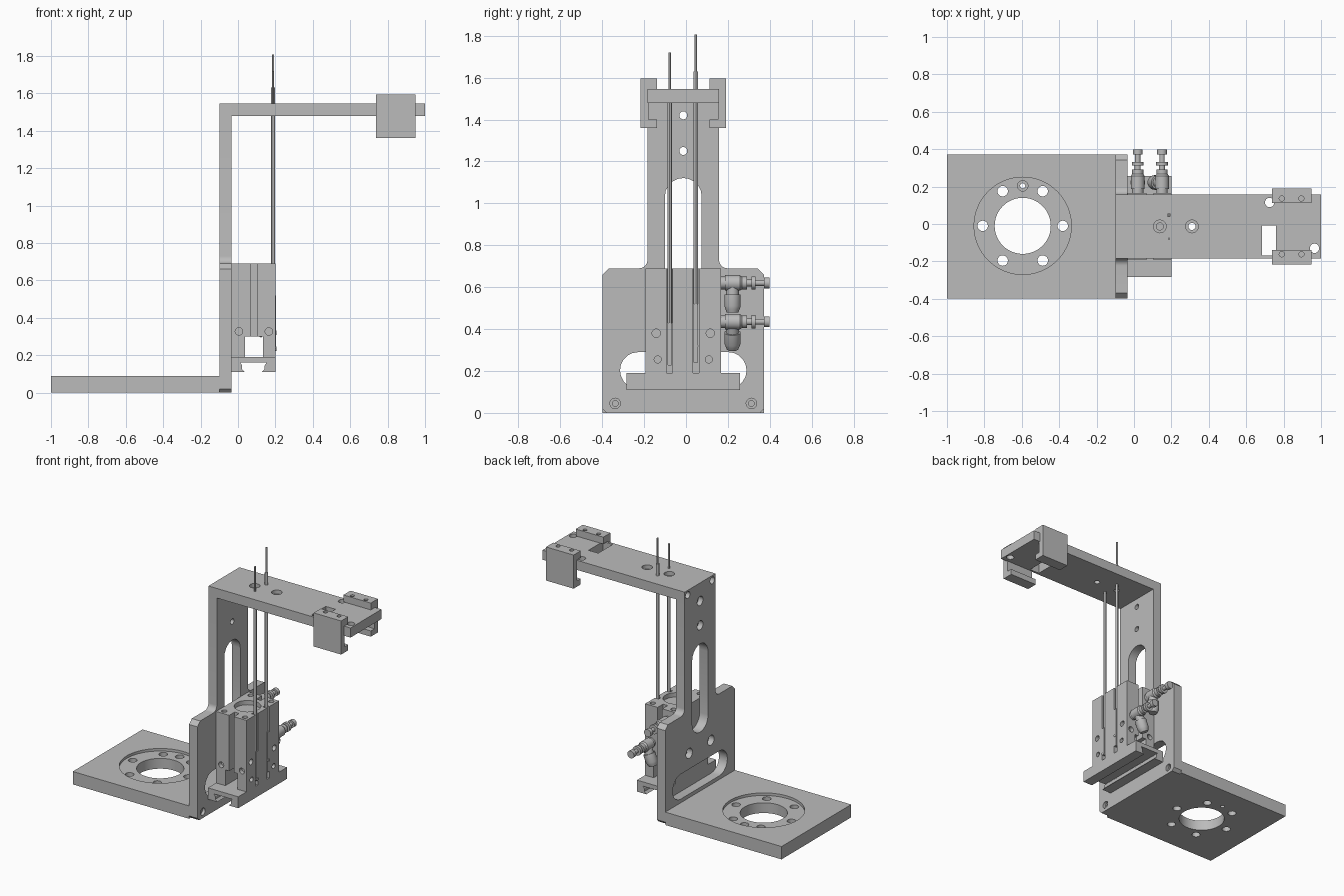
import bpy, bmesh, math
from mathutils import Vector, Matrix

if "Cube" in bpy.data.objects:
    bpy.data.objects.remove(bpy.data.objects["Cube"])

grey = bpy.data.materials.new("machined_grey")
grey.use_nodes = True
grey.diffuse_color = (0.5, 0.5, 0.5, 1)
grey.node_tree.nodes["Principled BSDF"].inputs["Base Color"].default_value = (0.5, 0.5, 0.5, 1)

C = -0.013  # y of the symmetry plane
AXES = {"x": Vector((1, 0, 0)), "y": Vector((0, 1, 0)), "z": Vector((0, 0, 1))}


def finish(name, bm):
    bmesh.ops.recalc_face_normals(bm, faces=bm.faces)
    mesh = bpy.data.meshes.new(name)
    bm.to_mesh(mesh)
    bm.free()
    mesh.materials.append(grey)
    ob = bpy.data.objects.new(name, mesh)
    bpy.context.scene.collection.objects.link(ob)
    return ob


def prism(name, points, axis, a, b):
    """Extrude a 2D outline along an axis, from a to b."""
    place = {"x": lambda u, v: (a, u, v), "y": lambda u, v: (u, a, v), "z": lambda u, v: (u, v, a)}[axis]
    bm = bmesh.new()
    face = bm.faces.new([bm.verts.new(place(u, v)) for u, v in points])
    new = bmesh.ops.extrude_face_region(bm, geom=[face])["geom"]
    bmesh.ops.translate(bm, vec=AXES[axis] * (b - a), verts=[v for v in new if isinstance(v, bmesh.types.BMVert)])
    return finish(name, bm)


def box(name, x, y, z):
    return prism(name, [(x[0], y[0]), (x[1], y[0]), (x[1], y[1]), (x[0], y[1])], "z", *z)


def arc(u, v, r, start, end, n=10):
    angles = [math.radians(start + (end - start) * i / n) for i in range(n + 1)]
    return [(u + r * math.cos(t), v + r * math.sin(t)) for t in angles]


def rod(name, axis, u, v, r, a, b, n=32):
    return prism(name, arc(u, v, r, 0, 360, n)[:-1], axis, a, b)


def lathe(name, steps, origin, direction, n=24):
    """Turned part from (distance, radius) steps along a direction."""
    bm = bmesh.new()
    rings = []
    for d, r in steps:
        rings.append([bm.verts.new((x, y, d)) for x, y in arc(0, 0, r, 0, 360, n)[:-1]])
    for p, q in zip(rings, rings[1:]):
        for i in range(n):
            bm.faces.new((p[i], p[(i + 1) % n], q[(i + 1) % n], q[i]))
    bm.faces.new(rings[0])
    bm.faces.new(rings[-1])
    turn = Vector(direction).to_track_quat("Z", "Y").to_matrix().to_4x4()
    bm.transform(Matrix.Translation(origin) @ turn)
    return finish(name, bm)


def cut(ob, cutters):
    """Subtract the cutters, keep the result and drop the cutters."""
    for c in cutters:
        m = ob.modifiers.new("cut", "BOOLEAN")
        m.operation, m.solver, m.object = "DIFFERENCE", "EXACT", c
    bpy.context.view_layer.update()
    dg = bpy.context.evaluated_depsgraph_get()
    mesh = bpy.data.meshes.new_from_object(ob.evaluated_get(dg))
    ob.modifiers.clear()
    ob.data = mesh
    for c in cutters:
        bpy.data.objects.remove(c)


# Base plate with a round recess, centre hole and bolt circle
base = box("base_plate", (-1, -0.1), (C - 0.385, C + 0.385), (0, 0.09))
cx, cy = -0.595, -0.01
holes = [rod("c", "z", cx, cy, 0.26, 0.072, 0.2, 64), rod("c", "z", cx, cy, 0.15, -0.1, 0.2, 48)]
for deg in (0, 60, 90, 120, 180, 240, 300):
    t = math.radians(deg)
    u, v = cx + 0.214 * math.cos(t), cy + 0.214 * math.sin(t)
    holes.append(rod("c", "z", u, v, 0.028, 0.03 if deg == 90 else -0.1, 0.2, 20))
    if deg == 90:
        holes.append(rod("c", "z", u, v, 0.014, -0.1, 0.1, 16))
cut(base, holes)

# Upright plate: wide foot, filleted neck and narrow column
half = [(0.365, 0), (0.385, 0.02), (0.385, 0.66), (0.355, 0.69)]
half += arc(0.211, 0.73, 0.04, 270, 180, 8) + [(0.171, 1.547)]
outline = [(C + u, v) for u, v in half] + [(C - u, v) for u, v in reversed(half)]
upright = prism("upright_plate", outline, "x", -0.1, -0.035)
slot = arc(C, 1.033, 0.088, 0, 180) + arc(C, 0.59, 0.088, 180, 360)
window = arc(C - 0.215, 0.203, 0.087, 90, 270) + arc(C + 0.215, 0.203, 0.087, -90, 90)
holes = [prism("c", slot, "x", -0.3, 0.3), prism("c", window, "x", -0.3, 0.3)]
for z in (1.25, 1.42):
    holes += [rod("c", "x", C, z, 0.019, -0.3, 0.3, 20), rod("c", "x", C, z, 0.032, -0.3, -0.065, 24)]
for s in (-1, 1):
    holes += [rod("c", "x", C + s * 0.135, 1.513, 0.024, -0.3, -0.06, 20),
              rod("c", "x", C + s * 0.12, 0.4, 0.035, -0.3, -0.06, 24),
              rod("c", "x", C + s * 0.325, 0.045, 0.025, -0.055, 0.3, 20),
              rod("c", "x", C + s * 0.325, 0.045, 0.014, -0.3, 0.3, 16)]
cut(upright, holes)

# Top arm with counterbores, cable holes and a rectangular opening
arm = box("top_arm", (-0.035, 1), (C - 0.171, C + 0.171), (1.48, 1.547))
holes = [box("c", (0.685, 0.76), (-0.168, -0.008), (1.4, 1.6)),
         rod("c", "z", 0.725, 0.115, 0.025, 1.4, 1.6), rod("c", "z", 0.965, -0.13, 0.025, 1.4, 1.6)]
for x in (0.138, 0.31):
    holes += [rod("c", "z", x, C, 0.034, 1.52, 1.6), rod("c", "z", x, C, 0.019, 1.4, 1.6)]
cut(arm, holes)

# Pair of C-shaped clamps hooked over the end of the arm
hook = [(0.125, 1.595), (0.203, 1.595), (0.203, 1.36), (0.125, 1.36), (0.125, 1.4),
        (0.165, 1.4), (0.165, 1.547), (0.125, 1.547)]
for s, side in ((-1, "right"), (1, "left")):
    clamp = prism(side + "_clamp", [(C + s * u, v) for u, v in hook], "x", 0.737, 0.95)
    cut(clamp, [rod("c", "z", x, C + s * 0.149, 0.014, 1.56, 1.7, 16) for x in (0.79, 0.895)])

# Gripper body
body = box("gripper_body", (-0.035, 0.2), (C - 0.18, C + 0.18), (0.19, 0.69))
grooves = ((-0.078, 0.43), (0.047, 0.52))
holes = [box("c", (0.037, 0.133), (-1, 1), (0.1, 0.3)),
         rod("c", "z", 0.083, C, 0.085, 0.66, 0.8)]
for s in (-1, 1):
    ends = sorted((C + s * 0.12, C + s * 0.3))
    holes.append(box("c", (0.067, 0.103), ends, (0.1, 0.8)))
    for x in (0.005, 0.165):
        holes.append(rod("c", "y", x, 0.327, 0.02, *sorted((C + s * 0.15, C + s * 0.3)), 20))
        holes.append(rod("c", "z", x, C + s * 0.145, 0.018, 0.64, 0.8, 16))
    holes += [rod("c", "x", C + s * 0.129, 0.38, 0.02, 0.17, 0.3, 20),
              rod("c", "x", C + s * 0.122, 0.255, 0.017, 0.17, 0.3, 20)]
for y, _ in grooves:
    holes.append(box("c", (0.17, 0.3), (y - 0.014, y + 0.014), (0.1, 0.8)))
cut(body, holes)

# Gripper rail with a dovetail channel underneath
side = [(0.1175, 0.19), (0.1175, 0.11), (0.045, 0.11), (0.06, 0.125), (0.06, 0.145), (0.07, 0.16)]
mid = 0.0825
rail = [(mid + u, v) for u, v in side] + [(mid - u, v) for u, v in reversed(side)]
prism("gripper_rail", rail, "y", C - 0.27, C + 0.27)

# Sensors in the grooves and the cables rising from them
for (y, z), top, tip in zip(grooves, (1.48, 1.63), (1.72, 1.807)):
    box("sensor", (0.17, 0.203), (y - 0.011, y + 0.011), (0.24, z))
    lathe("sensor_cable", [(z, 0.011), (top, 0.011), (top, 0.006), (tip, 0.006)], (0.187, y, 0), (0, 0, 1), 12)
    rod("sensor_screw", "x", y, 0.235 if z < 0.5 else 0.32, 0.012, 0.17, 0.206, 12)

# Elbow air fittings on the gripper's side
turned = [(0, 0.03), (0.02, 0.03), (0.02, 0.037), (0.09, 0.037), (0.1, 0.03), (0.125, 0.03), (0.125, 0.016),
          (0.145, 0.016), (0.145, 0.032), (0.165, 0.032), (0.165, 0.014), (0.205, 0.014), (0.205, 0.026), (0.231, 0.026)]
port = [(0, 0.03), (0.055, 0.03), (0.055, 0.039), (0.11, 0.039), (0.125, 0.034), (0.14, 0.028)]
for x, z, lean in ((0.02, 0.62, 0.0), (0.15, 0.435, -0.4)):
    lathe("air_fitting", turned, (x, 0.167, z), (0, 1, 0))
    lathe("air_fitting_port", port, (x, 0.222, z), (lean, 0, -1))

# Smooth the round surfaces, keep the edges sharp
bpy.ops.object.select_all(action="DESELECT")
for ob in bpy.context.scene.objects:
    if ob.type == "MESH" and grey.name in ob.data.materials:
        ob.select_set(True)
        bpy.context.view_layer.objects.active = ob
bpy.ops.object.shade_smooth_by_angle(angle=math.radians(30))
